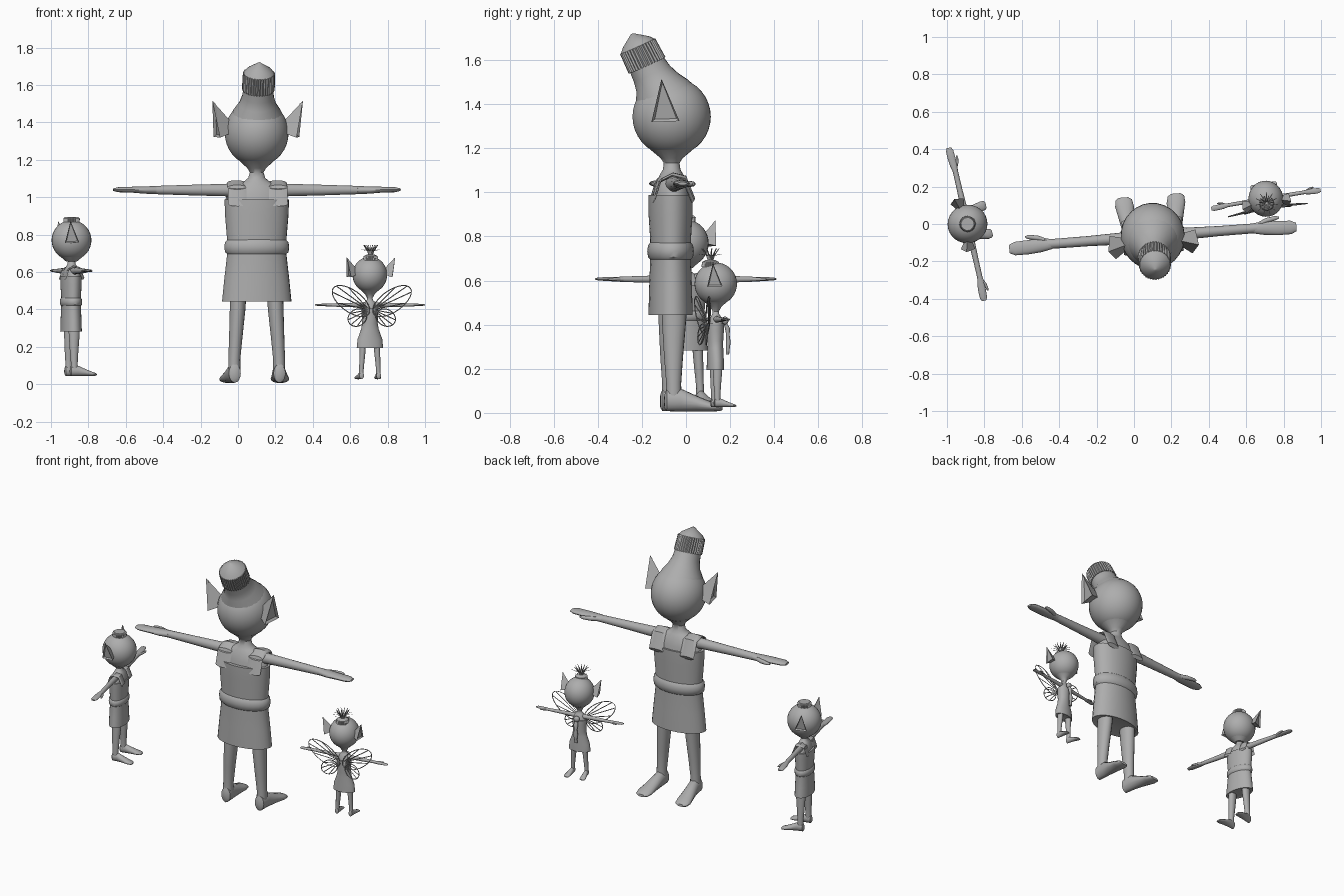
import bpy, bmesh, math
from math import sin, cos, pi, radians
from mathutils import Vector, Matrix

if "Cube" in bpy.data.objects:
    bpy.data.objects.remove(bpy.data.objects["Cube"])

grey = bpy.data.materials.new("plain_grey")
grey.diffuse_color = (0.42, 0.42, 0.42, 1)
grey.use_nodes = True
grey.node_tree.nodes["Principled BSDF"].inputs["Base Color"].default_value = grey.diffuse_color
X, Y, Z = Vector((1, 0, 0)), Vector((0, 1, 0)), Vector((0, 0, 1))


def finish(name, bm, M):
    bmesh.ops.recalc_face_normals(bm, faces=bm.faces[:])
    me = bpy.data.meshes.new(name)
    bm.to_mesh(me)
    bm.free()
    me.materials.append(grey)
    ob = bpy.data.objects.new(name, me)
    ob.matrix_world = M
    bpy.context.collection.objects.link(ob)
    return ob


def loft(name, rings, M, u=X, v=Y, seg=20, jag=0.0):
    """Skin through elliptical rings (x, y, z, radius_u, radius_v)."""
    bm = bmesh.new()
    loops = []
    for x, y, z, a, b in rings:
        loop = []
        for i in range(seg):
            t = 2 * pi * i / seg
            k = 1 - jag * (i % 2)
            loop.append(bm.verts.new(Vector((x, y, z)) + u * a * k * cos(t) + v * b * k * sin(t)))
        loops.append(loop)
    for p, q in zip(loops, loops[1:]):
        for i in range(seg):
            j = (i + 1) % seg
            bm.faces.new((p[i], p[j], q[j], q[i]))
    bm.faces.new(loops[0])
    bm.faces.new(loops[-1])
    return finish(name, bm, M)


def ball(name, M, scale, loc=(0, 0, 0)):
    bm = bmesh.new()
    bmesh.ops.create_uvsphere(bm, u_segments=28, v_segments=18, radius=1)
    bm.transform(Matrix.Translation(loc) @ Matrix.Diagonal((*scale, 1)))
    return finish(name, bm, M)


def ear(s, H):
    # stem at the head flaring to a hollow triangular rim
    bm = bmesh.new()
    base = [bm.verts.new((s * .14, y, z)) for y, z in ((-.06, -.0), (.0, .0), (-.035, .06))]
    rim = [bm.verts.new((s * x, y, z)) for x, y, z in
           ((.205, -.108, -.025), (.23, .018, -.02), (.243, -.065, .172))]
    for i in range(3):
        j = (i + 1) % 3
        bm.faces.new((base[i], base[j], rim[j], rim[i]))
    bm.faces.new(base)
    front = bm.faces.new(rim)
    bmesh.ops.recalc_face_normals(bm, faces=bm.faces[:])
    bmesh.ops.inset_individual(bm, faces=[front], thickness=.018, depth=-.015)
    finish("ear", bm, H)


def figure(x, y, z, angle, size, head_size, head_z, width=1.0, belt=True):
    """Elf facing local +y; returns body and head matrices."""
    M = Matrix.Translation((x, y, z)) @ Matrix.Rotation(radians(angle), 4, 'Z') @ Matrix.Scale(size, 4)
    H = M @ Matrix.Translation((0, 0, head_z)) @ Matrix.Scale(head_size, 4)
    h, w = head_size, width
    # shoulders, neck and chin
    loft("shoulders_and_neck", [
        (0, 0, .95, .162 * w, .088), (0, 0, 1.01, .155 * w, .08), (0, 0, 1.055, .12 * w, .065),
        (0, 0, 1.08, .07, .052), (0, 0, 1.1, .045, .04), (0, 0, 1.13, .037, .036),
        (0, 0, head_z - .188 * h, .05 * h, .05 * h), (0, 0, head_z - .15 * h, .092 * h, .096 * h)], M)
    # tunic with flared skirt
    loft("tunic", [
        (0, -.005, .45, .12, .07), (0, -.005, .44, .186, .1), (0, -.005, .56, .174, .097),
        (0, -.005, .7, .158 * (w + .1 if w < 1 else 1), .092), (0, -.005, .78, .16 * w, .092),
        (0, -.005, .9, .17 * w, .1), (0, -.005, .985, .173 * w, .1), (0, -.005, .985, .15 * w, .08)], M, seg=28)
    if belt:
        loft("belt", [(0, -.005, .69, .155, .09), (0, -.005, .703, .17, .102), (0, -.005, .73, .174, .106),
                      (0, -.005, .757, .17, .102), (0, -.005, .772, .155, .09)], M, seg=28)
    # head and ears
    ball("head", H, (.171, .178, .178))
    for s in (-1, 1):
        ear(s, H)
        if belt:
            loft("shoulder_strap", [(s * .11, -.088, .96, .05, .014), (s * .11, -.06, 1.05, .05, .014),
                                    (s * .11, -.01, 1.075, .05, .014), (s * .11, .05, 1.06, .05, .014),
                                    (s * .11, .09, .96, .05, .014)], M, X, Vector((0, .5, .86)), 12)
        # arm and mitten hand
        loft("arm", [(s * .07, 0, 1.035, .04, .04), (s * .17, 0, 1.035, .032, .034),
                     (s * .35, 0, 1.035, .027, .029), (s * .56, 0, 1.035, .026, .022)], M, Y, Z, 14)
        loft("hand", [(s * .54, 0, 1.035, .027, .022), (s * .6, -.003, 1.035, .037, .02),
                      (s * .67, -.008, 1.037, .038, .016), (s * .74, -.01, 1.037, .036, .014),
                      (s * .77, -.01, 1.037, .022, .007)], M, Y, Z, 14)
        loft("thumb", [(s * .56, .015, 1.035, .012, .014), (s * .61, .036, 1.035, .014, .014),
                       (s * .66, .046, 1.035, .012, .011), (s * .68, .047, 1.035, .005, .005)], M, Y, Z, 10)
        # leg and long foot
        loft("leg", [(s * .098, .005, .5, .044, .058), (s * .102, .003, .4, .042, .054),
                     (s * .112, 0, .25, .036, .043), (s * .12, 0, .13, .032, .034),
                     (s * .12, 0, .05, .033, .036)], M, seg=16)
        loft("foot", [(s * .12, -.042, .05, .018, .03), (s * .12, -.033, .055, .032, .05),
                      (s * .122, .03, .056, .036, .052), (s * .13, .1, .04, .043, .036),
                      (s * .138, .17, .025, .05, .022), (s * .14, .205, .02, .044, .015),
                      (s * .14, .218, .017, .025, .008)], M, X, Z, 16)
    return M, H


# large elf with a tall ribbed topknot leaning backwards
M, H = figure(.1, -.065, .003, 4.4, 1, 1, 1.34)
tilt = Vector((0, .91, .41))
loft("topknot_base", [(0, -.005, .05, .155, .155), (0, -.045, .115, .128, .13), (0, -.065, .155, .1, .104),
                      (0, -.09, .195, .085, .09), (0, -.115, .24, .08, .084)], H, X, tilt, 24)
loft("ribbed_band", [(0, -.112, .233, .088, .092), (0, -.155, .32, .086, .088)], H, X, tilt, 72, .06)
loft("topknot_tip", [(0, -.154, .318, .083, .086), (0, -.163, .338, .066, .066),
                     (0, -.18, .376, .006, .006)], H, X, tilt, 24)

# small elf with a short ribbed hair tuft
M, H = figure(-.89, 0, .042, -77, .545, 1.1, 1.335)
loft("hair_tuft", [(0, 0, .15, .072, .072), (0, 0, .195, .074, .074), (0, 0, .208, .06, .06)], H, seg=64, jag=.08)

# fairy with sprouting hair
M, H = figure(.705, .135, .025, 9.6, .385, 1.41, 1.455, .68, False)
loft("hair_cap", [(0, -.045, .14, .076, .076), (0, -.045, .183, .07, .07), (0, -.045, .2, .035, .035)],
     H, seg=64, jag=.08)
for i in range(22):
    t = 2 * pi * i / 22
    c, s = cos(t), sin(t)
    r, top = (.11, .25) if i % 2 else (.075, .295)
    loft("hair_spike", [(.012 * c, -.045 + .012 * s, .18, .006, .006),
                        (.03 * c, -.045 + .03 * s, .235, .007, .007),
                        (r * c, -.045 + r * s, top, .003, .003)], H, seg=5)

# wire wings on the fairy's back
for s in (-1, 1):
    for name, cx, cz, a, b, deg in (("upper_wing", .29, 1.09, .31, .15, 35), ("lower_wing", .2, .86, .14, .115, -30)):
        cu = bpy.data.curves.new(name, 'CURVE')
        cu.dimensions = '3D'
        cu.bevel_depth = .007
        cu.bevel_resolution = 0
        cu.materials.append(grey)
        k, q = cos(radians(deg)), sin(radians(deg))

        def on_rim(t):
            px, pz = a * cos(t), b * sin(t)
            return (s * (cx + px * k - pz * q), -.14 - .02 * cos(t), cz + px * q + pz * k, 1)

        paths = [[on_rim(2 * pi * i / 28) for i in range(28)]]
        paths += [[(s * .03, -.09, .97, 1), on_rim(t)] for t in (-1.1, -.35, .35, 1.1)]
        for n, pts in enumerate(paths):
            sp = cu.splines.new('POLY')
            sp.points.add(len(pts) - 1)
            for p, co in zip(sp.points, pts):
                p.co = co
            sp.use_cyclic_u = n == 0
        ob = bpy.data.objects.new(name, cu)
        ob.matrix_world = M
        bpy.context.collection.objects.link(ob)

# knotted ornament hanging down the fairy's chest
ball("chest_knot", M, (.05, .04, .05), (0, .11, 1.02))
loft("chest_ribbon", [(0, .11, 1.0, .02, .02), (0, .14, .93, .04, .03), (0, .145, .85, .025, .02),
                      (0, .15, .77, .04, .028), (0, .145, .68, .025, .02), (0, .14, .62, .03, .02)], M, seg=12)

# smooth shading with crisp edges
for ob in bpy.context.scene.objects:
    if ob.type == 'MESH':
        ob.select_set(True)
        bpy.context.view_layer.objects.active = ob
bpy.ops.object.shade_smooth_by_angle(angle=radians(40))
